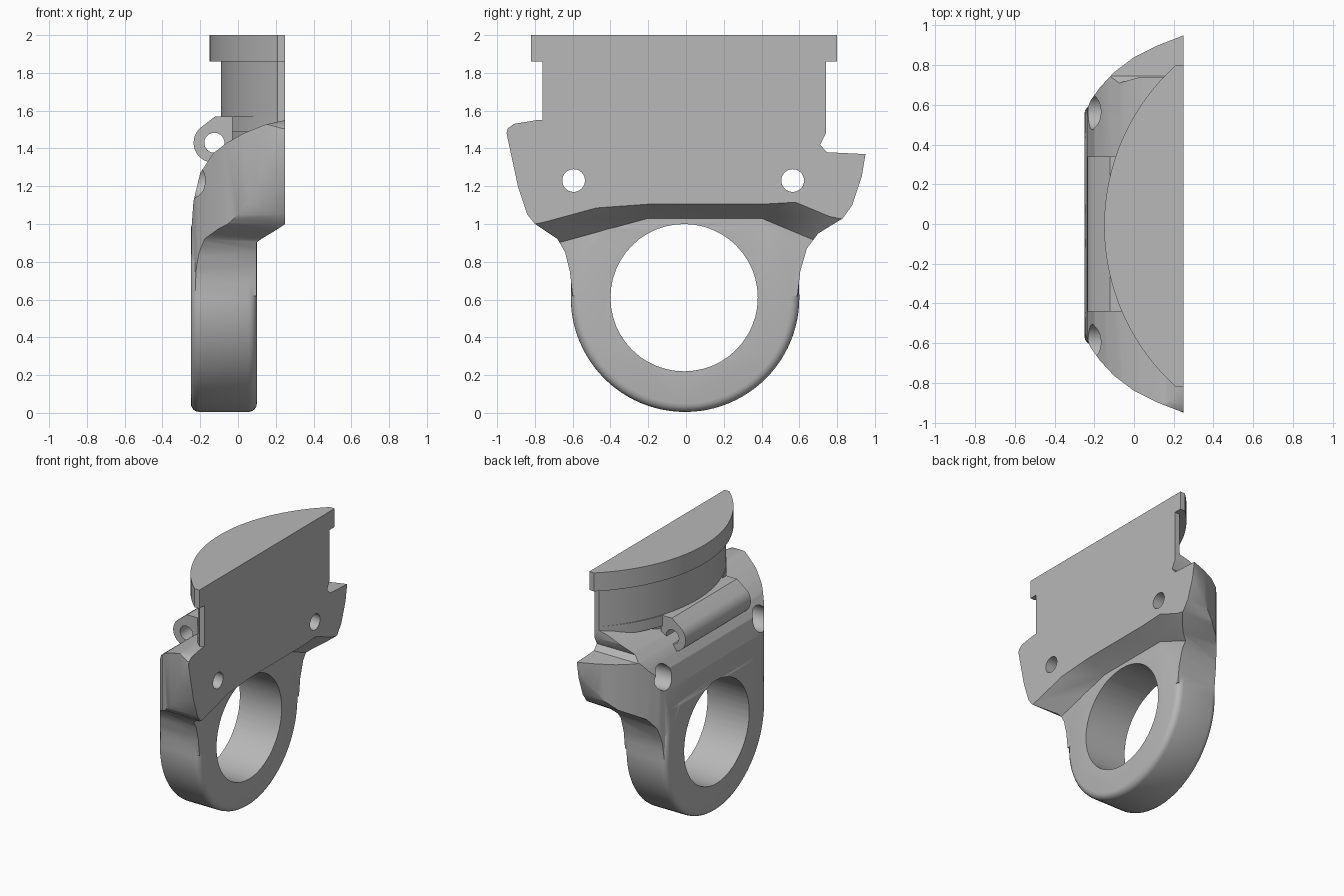
import bpy, bmesh, math

if "Cube" in bpy.data.objects:
    bpy.data.objects.remove(bpy.data.objects["Cube"], do_unlink=True)

grey = bpy.data.materials.new("plain grey")
grey.use_nodes = True
grey.diffuse_color = (0.48, 0.48, 0.48, 1)
grey.node_tree.nodes["Principled BSDF"].inputs["Base Color"].default_value = (0.48, 0.48, 0.48, 1)

PLACE = {"x": lambda p, d: (d, p[0], p[1]),
         "y": lambda p, d: (p[0], d, p[1]),
         "z": lambda p, d: (p[0], p[1], d)}


def loft(name, rings, rim=0):
    """Solid between two matching rings of points, with optional rounded rims."""
    bm = bmesh.new()
    a, b = [[bm.verts.new(p) for p in ring] for ring in rings]
    bm.faces.new(a)
    bm.faces.new(b)
    n = len(a)
    for i in range(n):
        j = (i + 1) % n
        bm.faces.new((a[i], a[j], b[j], b[i]))
    bmesh.ops.recalc_face_normals(bm, faces=bm.faces)
    if rim:
        edges = [e for e in bm.edges if (e.verts[0] in a) == (e.verts[1] in a)]
        bmesh.ops.bevel(bm, geom=edges, offset=rim, segments=4, profile=0.5, affect="EDGES")
    else:
        bmesh.ops.triangulate(bm, faces=[f for f in bm.faces if len(f.verts) == 4])
    mesh = bpy.data.meshes.new(name)
    bm.to_mesh(mesh)
    bm.free()
    mesh.materials.append(grey)
    ob = bpy.data.objects.new(name, mesh)
    bpy.context.collection.objects.link(ob)
    return ob


def prism(name, pts, axis, lo, hi, rim=0):
    return loft(name, [[PLACE[axis](p, d) for p in pts] for d in (lo, hi)], rim)


def arc(cx, cy, r, start, end, n):
    steps = [math.radians(start + (end - start) * i / n) for i in range(n + 1)]
    return [(cx + r * math.cos(t), cy + r * math.sin(t)) for t in steps]


def rod(center, r, axis, lo, hi):
    return prism("cutter", arc(*center, r, 0, 360, 48)[:-1], axis, lo, hi)


def combine(ob, tool, operation):
    """Apply a boolean and discard the tool."""
    mod = ob.modifiers.new("bool", "BOOLEAN")
    mod.object, mod.operation, mod.solver = tool, operation, "EXACT"
    bpy.context.view_layer.objects.active = ob
    bpy.ops.object.modifier_apply(modifier=mod.name)
    bpy.data.objects.remove(tool, do_unlink=True)


# Flared head: side outline trimmed by a curved shoulder and a bowed plan
outline = [(-.6, .62), (-.615, .75), (-.64, .85), (-.68, .92), (-.8, 1.0), (-.84, 1.05),
           (-.89, 1.2), (-.95, 1.48), (-.945, 1.505), (-.91, 1.53), (-.76, 1.555),
           (.74, 1.555), (.74, 1.48), (.71, 1.42), (.745, 1.38), (.95, 1.37), (.93, 1.25),
           (.88, 1.1), (.83, 1.03), (.7, .95), (.64, .87), (.605, .75), (.59, .62)]
body = prism("ring_body", outline, "x", -.3, .25)
shoulder = [(-.248, .5), (-.248, .95), (-.236, 1.12), (-.2, 1.27), (-.13, 1.375), (-.06, 1.43),
            (.03, 1.48), (.14, 1.525), (.25, 1.55), (.3, 1.56), (.3, .5)]
combine(body, prism("shoulder", shoulder, "y", -1.1, 1.1), "INTERSECT")
side = [(.3, .97), (.25, .95), (.12, .9), (0, .84), (-.1, .765), (-.17, .69), (-.22, .62), (-.247, .55)]
plan = side + [(x, -y) for x, y in reversed(side)]
combine(body, prism("plan", plan, "z", .4, 1.7), "INTERSECT")

# Sloping hollow under the flat back
ys = (-1.2, -.75, -.2, .4, .76, 1.2)
inner = (.83, .88, 1.03, 1.03, .88, .83)
outer = (.94, 1.01, 1.105, 1.105, 1.04, .97)
near = [(.098, y, z) for y, z in zip(ys, inner)]
far = [(.402, y, 2 * o - i) for y, i, o in zip(ys, inner, outer)]
floor = [(y, .3) for y in (1.2, -1.2)]
combine(body, loft("hollow", [near + [(.098, *p) for p in floor],
                              far + [(.402, *p) for p in floor]]), "DIFFERENCE")

# Rounded ring, joined to the head, then bored
ring = arc(-.005, .61, .605, -180, 0, 48) + [(.595, .8), (.45, 1.02), (-.46, 1.02), (-.605, .8)]
combine(body, prism("ring", ring, "x", -.25, .1, .045), "UNION")
combine(body, rod((-.01, .61), .39, "x", -.5, .5), "DIFFERENCE")

# Counterbored screw holes
for y in (-.595, .565):
    combine(body, rod((y, 1.23), .06, "x", -.5, .5), "DIFFERENCE")
    combine(body, rod((y, 1.23), .09, "x", -.5, .05), "DIFFERENCE")


def segment(name, front, half, lo, hi):
    """Slice of a round disc with its flat side on the back plane."""
    sag = .21 - front
    r = (half * half + sag * sag) / (2 * sag)
    spread = math.degrees(math.asin(half / r))
    bow = arc(front + r, -.01, r, 180 - spread, 180 + spread, 48)
    pts = [(.25, half - .01)] + bow + [(.25, -half - .01)]
    return prism(name, pts, "z", lo, hi)


# Stacked disc slices above the head
parts = [body,
         segment("top_flange", -.15, .81, 1.86, 2),
         segment("neck", -.09, .75, 1.56, 1.87),
         segment("neck_collar", -.1, .75, 1.49, 1.57),
         segment("neck_core", -.07, .7, 1.3, 1.5)]

# Hinge barrel along the shoulder
lug = [(-.03, 1.57), (-.12, 1.57)] + arc(-.13, 1.43, .105, 130, 285, 20) + [(-.03, 1.36)]
barrel = prism("hinge_barrel", lug, "y", -.44, .34)
combine(barrel, rod((-.125, 1.43), .053, "y", -.6, .6), "DIFFERENCE")
parts.append(barrel)

bpy.ops.object.select_all(action="DESELECT")
for ob in parts:
    ob.select_set(True)
bpy.context.view_layer.objects.active = body
bpy.ops.object.shade_smooth_by_angle(angle=math.radians(32))
